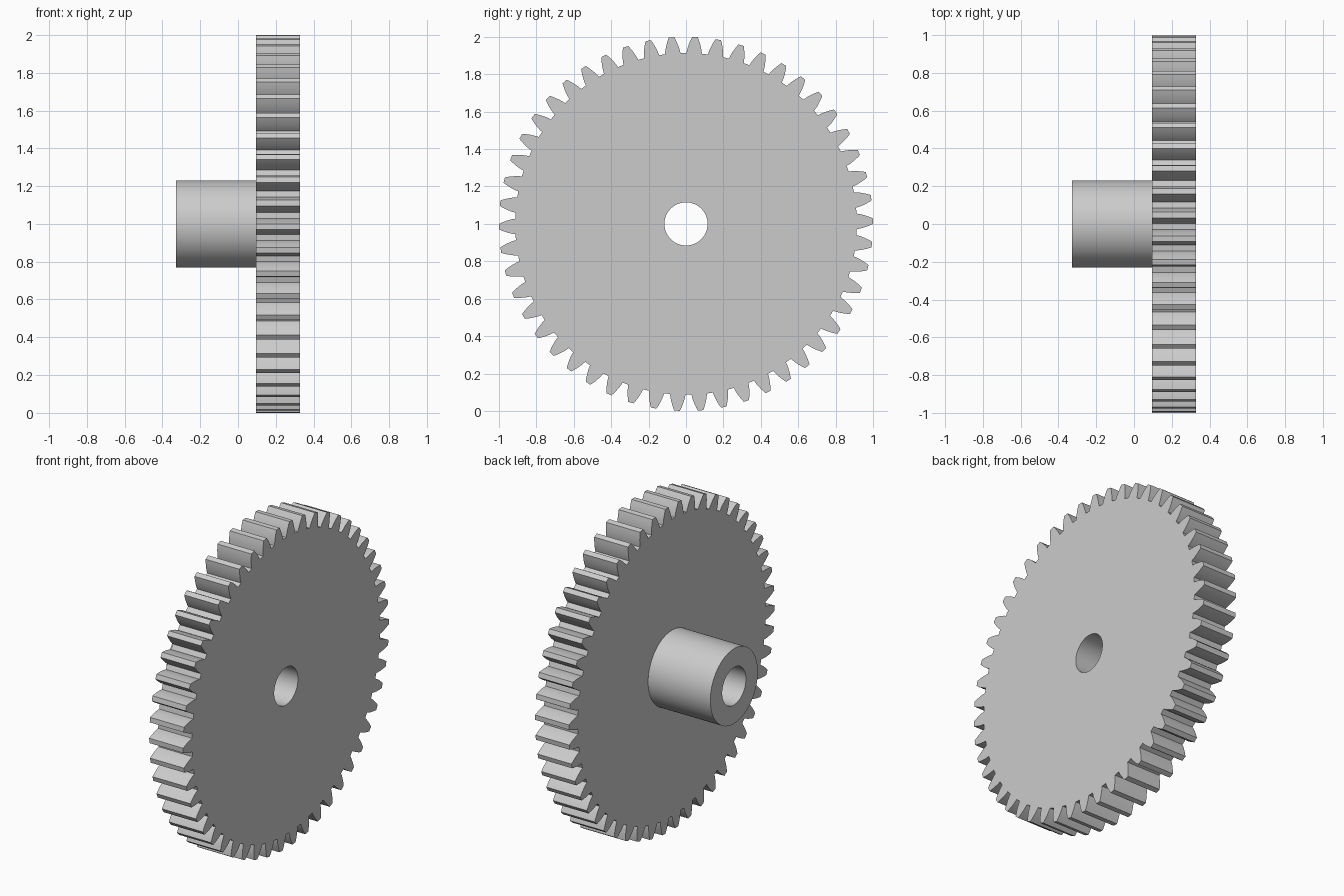
import bpy
import bmesh
from math import acos, cos, pi, radians, sin, tan

cube = bpy.data.objects.get("Cube")
if cube:
    bpy.data.objects.remove(cube)

# Gear proportions, all derived from the module
TEETH = 50
MODULE = 2 / (TEETH + 2)
TIP = 1.0
PITCH = MODULE * TEETH / 2
ROOT = PITCH - 1.25 * MODULE
BASE = PITCH * cos(radians(20))
BORE = 3 * MODULE
HUB = 6 * MODULE
HUB_END = -8.5 * MODULE
WHEEL_BACK = 2.5 * MODULE
WHEEL_FRONT = 8.5 * MODULE
PHASE = radians(0.85)
FLANK_STEPS = 6

grey = bpy.data.materials.new("light_grey")
grey.use_nodes = True
grey.diffuse_color = (0.6, 0.6, 0.6, 1)
grey.node_tree.nodes["Principled BSDF"].inputs["Base Color"].default_value = grey.diffuse_color


def involute(radius):
    angle = acos(BASE / radius)
    return tan(angle) - angle


def tooth_half_angle(radius):
    return pi / (2 * TEETH) + involute(PITCH) - involute(radius)


def gear_outline():
    """Polar points (angle, radius) around the toothed rim."""
    radii = [ROOT + (TIP - ROOT) * i / FLANK_STEPS for i in range(FLANK_STEPS + 1)]
    points = []
    for k in range(TEETH):
        centre = PHASE + 2 * pi * k / TEETH
        points += [(centre - tooth_half_angle(r), r) for r in radii]
        points += [(centre + tooth_half_angle(r), r) for r in reversed(radii)]
    return points


def ring_shell(name, angles, rings):
    """Skin a series of rings about the x axis; each ring is (x, radii)."""
    bm = bmesh.new()
    loops = [[bm.verts.new((x, r * cos(a), 1 + r * sin(a))) for a, r in zip(angles, radii)]
             for x, radii in rings]
    n = len(angles)
    for low, high in zip(loops, loops[1:]):
        for i in range(n):
            j = (i + 1) % n
            bm.faces.new((low[i], high[i], high[j], low[j]))
    mesh = bpy.data.meshes.new(name)
    bm.to_mesh(mesh)
    bm.free()
    mesh.materials.append(grey)
    obj = bpy.data.objects.new(name, mesh)
    bpy.context.collection.objects.link(obj)
    bpy.ops.object.select_all(action="DESELECT")
    obj.select_set(True)
    bpy.context.view_layer.objects.active = obj
    bpy.ops.object.shade_smooth_by_angle(angle=radians(25))
    return obj


outline = gear_outline()
angles = [a for a, r in outline]
rim = [r for a, r in outline]
bore = [BORE] * len(angles)
hub = [HUB] * len(angles)

# Toothed wheel: back face, rim, front face, bore wall
ring_shell("gear_wheel", angles, [
    (WHEEL_BACK, hub), (WHEEL_BACK, rim), (WHEEL_FRONT, rim),
    (WHEEL_FRONT, bore), (WHEEL_BACK, bore)])

# Hub sleeve: bore wall, end face, outer wall
ring_shell("hub", angles, [
    (WHEEL_BACK, bore), (HUB_END, bore), (HUB_END, hub), (WHEEL_BACK, hub)])
